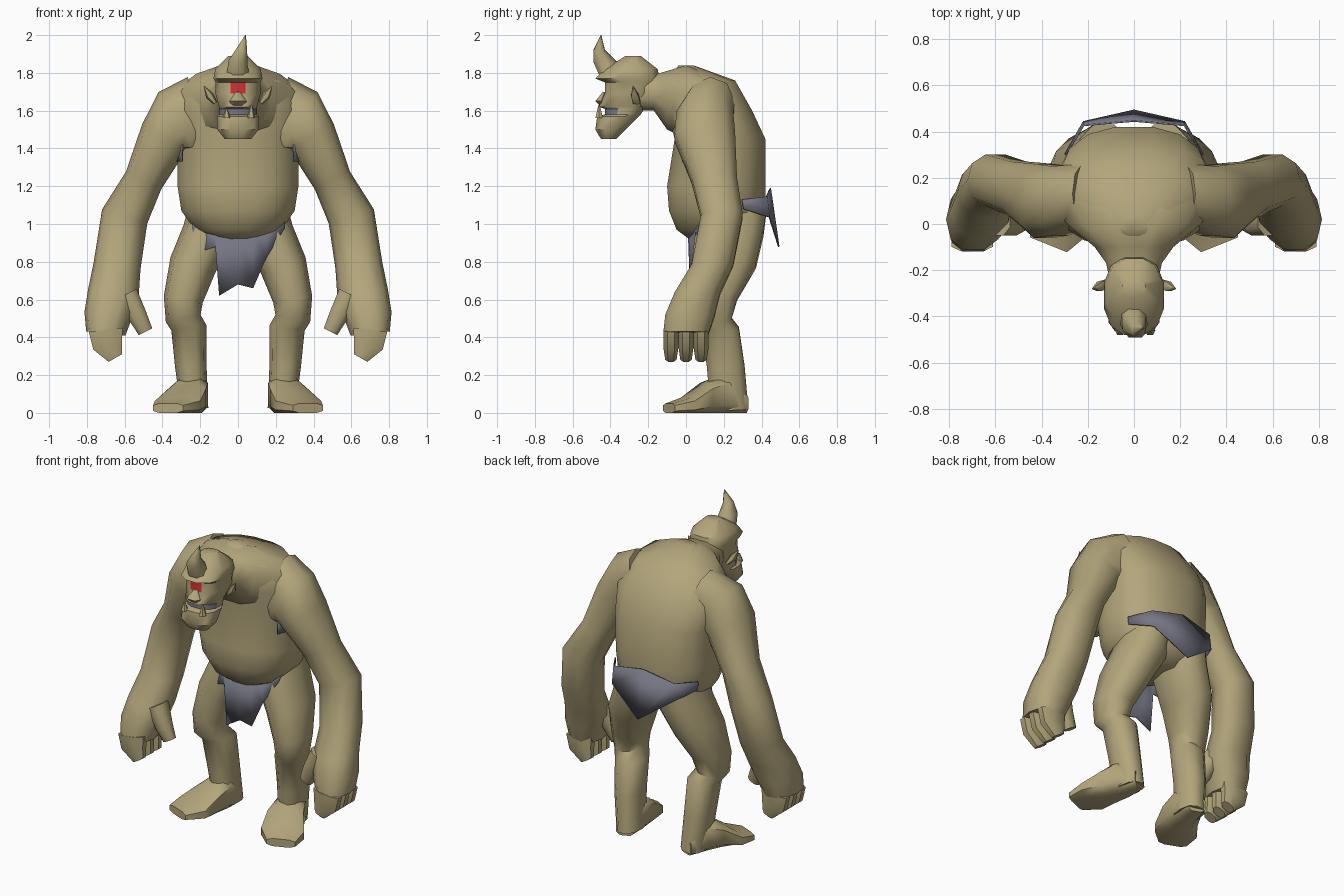
import bpy, bmesh
from math import cos, sin, pi, radians
from mathutils import Vector

default_cube = bpy.data.objects.get("Cube")
if default_cube:
    bpy.data.objects.remove(default_cube)


def material(name, rgb):
    m = bpy.data.materials.new(name)
    m.use_nodes = True
    m.diffuse_color = (*rgb, 1)
    m.node_tree.nodes["Principled BSDF"].inputs["Base Color"].default_value = (*rgb, 1)
    return m


SKIN = material("tan_skin", (.45, .38, .2))
CLOTH = material("slate_cloth", (.18, .18, .23))
RED = material("red_eye", (.6, .03, .03))


def finish(name, bm, materials, angle):
    mesh = bpy.data.meshes.new(name)
    bm.to_mesh(mesh)
    bm.free()
    for m in materials:
        mesh.materials.append(m)
    part = bpy.data.objects.new(name, mesh)
    bpy.context.collection.objects.link(part)
    bpy.ops.object.select_all(action="DESELECT")
    part.select_set(True)
    bpy.context.view_layer.objects.active = part
    bpy.ops.object.shade_smooth_by_angle(angle=radians(angle))
    return part


def rounded(value, power):
    return abs(value) ** power * (1 if value > 0 else -1)


def loft(name, rings, sides=10, power=.85, mirror=1, paint=None, angle=50):
    """Skin closed rings, each given as centre, half-width vector, half-depth vector."""
    bm = bmesh.new()
    grow = 1 / cos(pi / sides) ** power
    loops = []
    for centre, width, depth in rings:
        loop = []
        for i in range(sides):
            turn = (i + .5) * 2 * pi / sides
            point = centre + grow * (width * rounded(sin(turn), power)
                                     + depth * rounded(cos(turn), power))
            loop.append(bm.verts.new((point.x * mirror, point.y, point.z)))
        loops.append(loop)
    for low, high in zip(loops, loops[1:]):
        for i in range(sides):
            j = (i + 1) % sides
            bm.faces.new((low[i], low[j], high[j], high[i]))
    bm.faces.new(loops[0])
    bm.faces.new(loops[-1])
    bmesh.ops.recalc_face_normals(bm, faces=bm.faces)
    if paint:
        for face in bm.faces:
            face.material_index = paint(face.calc_center_median())
    return finish(name, bm, (SKIN, RED, CLOTH) if paint else (SKIN,), angle)


def stack(rows):
    """Level rings from height, front, back, half width."""
    return [(Vector((0, (front + back) / 2, z)), Vector((width, 0, 0)),
             Vector((0, (front - back) / 2, 0))) for z, front, back, width in rows]


def limb(rows):
    """Rings square to a path, from x, y, z, half width, half depth."""
    rings = []
    for i, (x, y, z, width, depth) in enumerate(rows):
        before, after = rows[max(i - 1, 0)], rows[min(i + 1, len(rows) - 1)]
        across = Vector((before[2] - after[2], 0, after[0] - before[0])).normalized()
        rings.append((Vector((x, y, z)), across * width, Vector((0, depth, 0))))
    return rings


def sheet(name, top, bottom):
    """Ragged cloth strip between two rows of points."""
    bm = bmesh.new()
    upper = [bm.verts.new(point) for point in top]
    lower = [bm.verts.new(point) for point in bottom]
    for i in range(len(upper) - 1):
        bm.faces.new((upper[i], upper[i + 1], lower[i + 1], lower[i]))
    bmesh.ops.recalc_face_normals(bm, faces=bm.faces)
    part = finish(name, bm, (CLOTH,), 35)
    part.modifiers.new("thickness", "SOLIDIFY").thickness = .008


# Trunk with sagging belly and hunched back
loft("torso", stack([
    (.91, .03, .32, .12), (.97, -.05, .39, .23), (1.07, -.09, .42, .3),
    (1.2, -.1, .42, .32), (1.45, -.06, .42, .32), (1.6, -.1, .35, .35),
    (1.76, -.1, .26, .25), (1.84, -.04, .04, .05)]), sides=16)

# Neck sloping forward out of the shoulders
neck = []
for y, bottom, top, width in ((.1, 1.4, 1.8, .36), (0, 1.45, 1.84, .29),
                              (-.1, 1.5, 1.81, .17), (-.17, 1.6, 1.79, .12),
                              (-.27, 1.6, 1.79, .1)):
    neck.append((Vector((0, y, (bottom + top) / 2)), Vector((width, 0, 0)),
                 Vector((0, 0, (top - bottom) / 2))))
loft("neck", neck, sides=12)


# Head, with eye and mouth coloured on the front faces
def face_paint(centre):
    if centre.y > -.38:
        return 0
    if abs(centre.x) < .03 and 1.7 < centre.z < 1.74:
        return 1
    return 2 if 1.585 < centre.z < 1.605 else 0


loft("head", stack([
    (1.45, -.45, -.37, .07), (1.5, -.48, -.32, .11), (1.57, -.47, -.25, .11),
    (1.58, -.43, -.24, .1), (1.61, -.43, -.22, .1), (1.62, -.46, -.2, .1),
    (1.69, -.43, -.15, .12), (1.75, -.43, -.14, .12), (1.77, -.48, -.14, .13),
    (1.82, -.43, -.15, .12), (1.89, -.32, -.24, .05)]),
    sides=12, paint=face_paint, angle=40)

# Horn, nose and lower tusks
loft("horn", limb([(0, -.4, 1.79, .06, .06), (0, -.43, 1.86, .05, .06),
                   (.02, -.46, 1.92, .03, .03), (.04, -.45, 2, .002, .002)]), sides=8)
loft("nose", limb([(0, -.44, 1.62, .03, .01), (0, -.45, 1.65, .04, .03),
                   (0, -.43, 1.7, .01, .01)]), sides=6)
for label, x, height in (("left", .07, .06), ("right", -.06, .04)):
    loft(label + "_tusk", limb([(x, -.46, 1.56, .02, .02),
                                (x, -.46, 1.57 + height, .004, .004)]), sides=6)

for label, side in (("left", 1), ("right", -1)):
    # Pointed ear
    loft(label + "_ear", limb([
        (.12, -.26, 1.64, .01, .02), (.15, -.27, 1.68, .02, .02),
        (.18, -.28, 1.73, .002, .002)]), sides=6, mirror=side)

    # Long arm down to the palm
    loft(label + "_arm", limb([
        (.2, .13, 1.58, .2, .13), (.32, .1, 1.54, .18, .15), (.39, .1, 1.46, .13, .16),
        (.5, .15, 1.23, .1, .12), (.6, .19, 1.04, .12, .11), (.64, .14, .78, .12, .11),
        (.66, .06, .63, .13, .12), (.69, .02, .51, .12, .13), (.7, 0, .42, .1, .12)]),
        mirror=side)

    # Three fingers and a thumb
    for finger, y in (("front", -.08), ("middle", 0), ("rear", .08)):
        loft(f"{label}_{finger}_finger", limb([
            (.7, y, .44, .09, .04), (.69, y, .36, .08, .04), (.65, y, .29, .04, .03)]),
            sides=8, mirror=side)
    loft(label + "_thumb", limb([
        (.59, .02, .63, .06, .07), (.53, 0, .51, .05, .05), (.49, 0, .43, .04, .03)]),
        sides=8, mirror=side)

    # Bent leg
    loft(label + "_leg", limb([
        (.13, .25, 1.1, .12, .18), (.16, .23, .95, .13, .18), (.24, .2, .78, .12, .17),
        (.29, .15, .6, .1, .12), (.29, .14, .5, .09, .1), (.26, .18, .45, .09, .1),
        (.25, .21, .25, .08, .1), (.23, .23, .02, .07, .1)]), mirror=side)

    # Flat foot turned outward
    foot = []
    for x, y, height, width in ((.22, .31, .1, .05), (.24, .2, .2, .08), (.27, .1, .16, .1),
                                (.32, 0, .08, .12), (.37, -.09, .05, .08)):
        foot.append((Vector((x, y, height / 2)), Vector((width, width * .4, 0)),
                     Vector((0, 0, height / 2))))
    loft(label + "_foot", foot, sides=8, power=.6, mirror=side)

    # Grey patch in the armpit
    sheet(label + "_armpit_patch",
          [(side * .3, -.02, 1.42), (side * .33, .08, 1.42)],
          [(side * .3, -.02, 1.33), (side * .33, .08, 1.33)])

# Torn loincloth: front flap curved around the belly
hem = [(-.24, .84), (-.12, .88), (-.1, .62), (0, .68), (.08, .66), (.15, .82), (.25, .98)]
sheet("front_loincloth",
      [(x, .01 + 1.2 * x * x, .95 + x * x) for x, z in hem],
      [(x, .02 + .6 * x * x, z) for x, z in hem])

# Rear flap tapering to the hips, with a pointed hem
rear = [(-.3, .3, .04), (-.22, .43, .1), (0, .45, .3), (.22, .43, .1), (.3, .3, .04)]
sheet("rear_loincloth",
      [(x, y, 1.19 - abs(x) * .2) for x, y, drop in rear],
      [(x, y + drop * .15, 1.18 - abs(x) * .2 - drop) for x, y, drop in rear])
